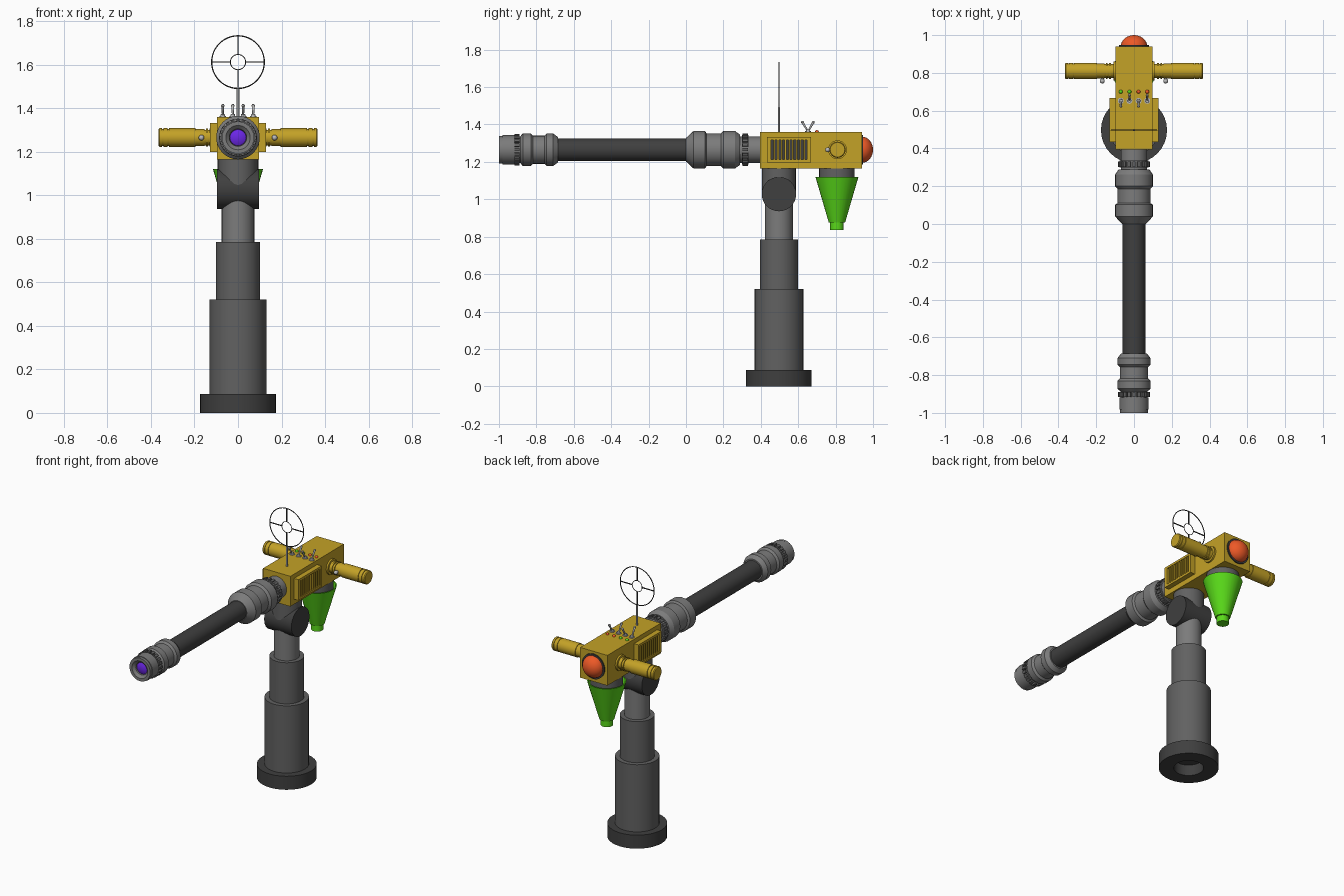
import bpy, bmesh, math
from mathutils import Vector, Matrix

if "Cube" in bpy.data.objects:
    bpy.data.objects.remove(bpy.data.objects["Cube"])

mats = {}
for n, c in dict(mustard=(.55, .36, .02), dark=(.05, .05, .05), charcoal=(.12, .12, .12), steel=(.2, .2, .2),
                 green=(.1, .7, .01), red=(.85, .1, .02), violet=(.15, .02, .8), chrome=(.5, .5, .5)).items():
    mats[n] = bpy.data.materials.new(n)
    mats[n].diffuse_color = (*c, 1)


def finish(name, bm, mat):
    bmesh.ops.recalc_face_normals(bm, faces=bm.faces)
    me = bpy.data.meshes.new(name)
    bm.to_mesh(me)
    bm.free()
    ob = bpy.data.objects.new(name, me)
    bpy.context.collection.objects.link(ob)
    me.materials.append(mats[mat])
    return ob


def lathe(name, prof, origin, axis, mat, segs=32):
    """Revolve (distance along axis, radius) points round an axis."""
    bm = bmesh.new()
    q = Vector(axis).to_track_quat('Z', 'Y')
    o = Vector(origin)
    rings = []
    for t, r in prof:
        if r == 0:
            rings.append([bm.verts.new(o + q @ Vector((0, 0, t)))] * segs)
        else:
            rings.append([bm.verts.new(o + q @ Vector((r * math.cos(a), r * math.sin(a), t)))
                          for a in (2 * math.pi * i / segs for i in range(segs))])
    for a, b in zip(rings, rings[1:]):
        for i in range(segs):
            j = (i + 1) % segs
            f = list(dict.fromkeys([a[i], a[j], b[j], b[i]]))
            if len(f) > 2:
                bm.faces.new(f)
    return finish(name, bm, mat)


def cyl(name, a, b, r, mat, segs=32):
    d = Vector(b) - Vector(a)
    return lathe(name, [(0, 0), (0, r), (d.length, r), (d.length, 0)], a, d, mat, segs)


def boxes(name, items, mat):
    """One object from (min corner, max corner, extra matrix) boxes."""
    bm = bmesh.new()
    for lo, hi, m in items:
        lo, hi = Vector(lo), Vector(hi)
        bmesh.ops.create_cube(bm, size=1, matrix=m @ Matrix.Translation((lo + hi) / 2) @ Matrix.Diagonal((*(hi - lo), 1)))
    return finish(name, bm, mat)


def ball(name, c, r, mat):
    bm = bmesh.new()
    bmesh.ops.create_uvsphere(bm, u_segments=16, v_segments=8, radius=r, matrix=Matrix.Translation(c))
    return finish(name, bm, mat)


def hoop(name, c, R, r, mat):
    """Thin upright ring facing the front."""
    prof = [(r * math.sin(a), R + r * math.cos(a)) for a in (math.pi * i / 4 for i in range(9))]
    return lathe(name, prof, c, (0, 1, 0), mat, 48)


I = Matrix.Identity(4)
PY, BZ = .497, 1.265       # pedestal y, barrel height

# Pedestal
P = (0, PY, 0)
lathe("base", [(.07, 0), (.07, .087), (0, .087), (0, .175), (.087, .175), (.087, 0)], P, (0, 0, 1), 'dark')
for n, z0, z1, r, m in (("lower_column", .08, .52, .13, 'charcoal'), ("middle_column", .5, .785, .102, 'charcoal'),
                        ("upper_column", .77, 1.03, .075, 'steel')):
    cyl(n, (0, PY, z0), (0, PY, z1), r, m)
cyl("pivot_joint", (-.097, PY, 1.028), (.097, PY, 1.028), .092, 'dark')
cyl("pivot_neck", (0, PY, 1.03), (0, PY, 1.168), .09, 'charcoal')

# Body and side grilles
boxes("body", [((-.097, .395, 1.165), (.097, .94, 1.36), I)], 'mustard')
for s, n in ((1, "right"), (-1, "left")):
    S = Matrix.Diagonal((s, 1, 1, 1))
    y0, y1, z0, z1 = .433, .668, 1.198, 1.332
    parts = [((.09, y0, z0), (.129, y0 + .022, z1), S), ((.09, y1 - .012, z0), (.129, y1, z1), S),
             ((.09, y0, z0), (.129, y1, z0 + .014), S), ((.09, y0, z1 - .014), (.129, y1, z1), S)]
    for i in range(10):
        y = y0 + .034 + i * .02
        parts.append(((.09, y, z0), (.126, y + .009, z1), S))
    boxes(n + "_grille", parts, 'mustard')
    boxes(n + "_grille_back", [((.09, y0 + .01, z0 + .01), (.108, y1 - .01, z1 - .01), S)], 'dark')

    # Handles with rings and end grooves
    grip = [(.09, 0), (.09, .05), (.108, .05), (.108, .036), (.123, .036), (.123, .042), (.132, .042), (.132, .036),
            (.139, .036), (.139, .042), (.148, .042), (.148, .036), (.155, .036), (.155, .039), (.195, .039),
            (.195, .043)]
    for x in (.318, .343):
        grip += [(x, .043), (x, .039), (x + .006, .039), (x + .006, .043)]
    grip += [(.36, .043), (.365, .039), (.365, 0)]
    lathe(n + "_handle", grip, (0, .81, BZ), (s, 0, 0), 'mustard')
    cyl(n + "_trigger_stem", (s * .168, .79, BZ), (s * .168, .76, BZ), .008, 'chrome', 12)
    ball(n + "_trigger", (s * .168, .757, BZ), .013, 'chrome')

# Rear dome
cyl("dome_ring", (0, .93, BZ), (0, .947, BZ), .08, 'dark')
lathe("rear_dome", [(.06 * math.sin(a), .07 * math.cos(a) if i < 8 else 0)
                    for i, a in ((i, math.pi * i / 16) for i in range(9))], (0, .94, BZ), (0, 1, 0), 'red')

# Hanging funnel
F = (0, .807, 0)
cyl("funnel_collar", (0, .807, 1.09), (0, .807, 1.168), .095, 'charcoal')
lathe("funnel", [(1.09, 0), (1.09, .1), (1.12, .108), (1.12, .115), (.877, .044), (.877, .036), (.837, .036), (.837, 0)],
      F, (0, 0, 1), 'green')


# Barrel
def barrel_part(name, pts, mat):
    lathe(name, [(y, r) for y, r in pts], (0, 0, BZ), (0, 1, 0), mat)


def teeth(name, y0, y1, r0, r1, n=20):
    items = []
    for i in range(n):
        M = Matrix.Translation((0, 0, BZ)) @ Matrix.Rotation(2 * math.pi * i / n, 4, 'Y')
        items.append(((-.008, y0, r0), (.008, y1, r1), M))
    boxes(name, items, 'charcoal')


barrel_part("barrel_tube", [(.02, 0), (.02, .06), (-.7, .06), (-.7, 0)], 'dark')
barrel_part("barrel_sleeve", [(.4, 0), (.4, .07), (.335, .07), (.335, .078), (.3, .078), (.3, .07), (.288, .07), (.288, .082),
                              (.262, .1), (.2, .1), (.186, .087), (.11, .087), (.102, .1), (.04, .1), (.0, .063),
                              (0, 0)], 'steel')
barrel_part("muzzle", [(-.685, 0), (-.685, .068), (-.71, .087), (-.745, .087), (-.757, .075), (-.818, .075),
                       (-.83, .087), (-.872, .087), (-.886, .072), (-.918, .072), (-.918, .078), (-.982, .078),
                       (-.982, .074), (-1, .074), (-1, .056), (-.985, .04), (-.97, .038), (-.97, 0)], 'steel')
teeth("sleeve_teeth", .302, .332, .06, .086)
teeth("muzzle_teeth", -.917, -.89, .06, .085)
barrel_part("lens", [(-.965, .038), (-.978, .037), (-.986, .022), (-.988, 0)], 'violet')

# Ring sight
SZ = 1.612
cyl("sight_post", (0, PY, 1.355), (0, PY, SZ - .122), .006, 'chrome', 12)
hoop("sight_outer_ring", (0, PY, SZ), .121, .0028, 'dark')
hoop("sight_inner_ring", (0, PY, SZ), .035, .002, 'dark')
boxes("sight_crosshair", [((-.0025, PY - .0025, .034), (.0025, PY + .0025, .121),
                           Matrix.Translation((0, 0, SZ)) @ Matrix.Translation((0, PY, 0)) @
                           Matrix.Rotation(math.pi / 2 * i, 4, 'Y') @ Matrix.Translation((0, -PY, 0)))
                          for i in range(4)], 'dark')

# Toggle switches and lamps
for i, x in enumerate((-.07, -.024, .024, .07)):
    lean = .03 if i % 2 else -.03
    lathe(f"switch_base_{i}", [(0, .016), (.005, .016), (.005, .01), (.014, .009), (.014, 0)],
          (x, .652, 1.359), (0, 0, 1), 'chrome', 12)
    lathe(f"switch_lever_{i}", [(0, .004), (.05, .006), (.058, .008), (.064, .005), (.066, 0)],
          (x, .652, 1.362), (0, lean, .052), 'chrome', 12)
    ball(f"lamp_{i}", (x, .7, 1.36), .01, 'green' if i < 2 else 'red')

# Smooth round parts, keep edges crisp
for ob in bpy.context.scene.objects:
    ob.select_set(True)
    bpy.context.view_layer.objects.active = ob
bpy.ops.object.shade_smooth_by_angle(angle=math.radians(30))

for m in bpy.data.materials:
    if m.users and not m.is_grease_pencil:
        m.use_nodes = True
        m.node_tree.nodes["Principled BSDF"].inputs["Base Color"].default_value = m.diffuse_color
